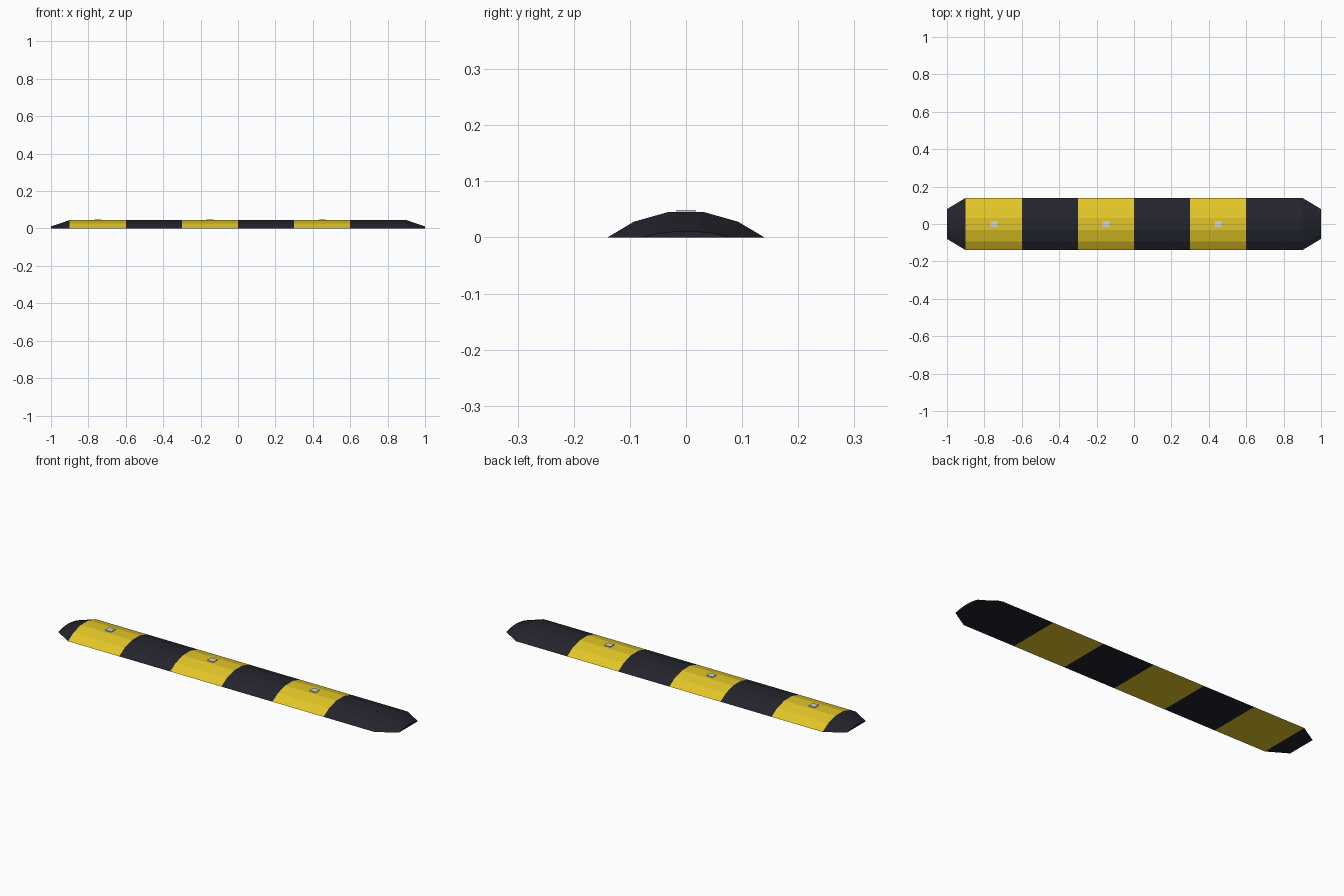
import bpy, bmesh

if "Cube" in bpy.data.objects:
    bpy.data.objects.remove(bpy.data.objects["Cube"])


def material(name, rgb):
    m = bpy.data.materials.new(name)
    m.diffuse_color = (*rgb, 1)
    m.use_nodes = True
    m.node_tree.nodes["Principled BSDF"].inputs["Base Color"].default_value = m.diffuse_color
    return m


BLACK = material("black rubber", (0.017, 0.017, 0.027))
YELLOW = material("yellow rubber", (0.76, 0.56, 0.02))
SILVER = material("silver reflector", (0.6, 0.66, 0.68))

# Half cross-section (y, z), mirrored to make the full low arch
HALF = [(0.14, 0.0), (0.093, 0.028), (0.033, 0.045)]
PROFILE = HALF + [(-y, z) for y, z in reversed(HALF)]

# Stations along the bump: (x, width scale, height scale); ends taper
STATIONS = [(-1.0, 0.57, 0.24)]
STATIONS += [(-0.9 + 0.3 * i, 1, 1) for i in range(7)]
STATIONS += [(1.0, 0.57, 0.24)]


def finish(bm, name, mats):
    bmesh.ops.recalc_face_normals(bm, faces=bm.faces[:])
    me = bpy.data.meshes.new(name)
    bm.to_mesh(me)
    bm.free()
    for m in mats:
        me.materials.append(m)
    ob = bpy.data.objects.new(name, me)
    bpy.context.collection.objects.link(ob)
    return ob


# Striped rubber body
bm = bmesh.new()
rings = [[bm.verts.new((x, y * w, z * h)) for y, z in PROFILE]
         for x, w, h in STATIONS]
n = len(PROFILE)
for s, (a, b) in enumerate(zip(rings, rings[1:])):
    for i in range(n):
        j = (i + 1) % n
        f = bm.faces.new((a[i], a[j], b[j], b[i]))
        f.material_index = 1 if s in (1, 3, 5) else 0
for ring in (rings[0], rings[-1]):
    bm.faces.new(ring)
finish(bm, "speed_bump_body", [BLACK, YELLOW])

# Reflector studs on the yellow stripes
for k, x in enumerate((-0.75, -0.15, 0.45)):
    bm = bmesh.new()
    bmesh.ops.create_cube(bm, size=1)
    bmesh.ops.scale(bm, vec=(0.036, 0.034, 0.008), verts=bm.verts[:])
    bmesh.ops.translate(bm, vec=(x, 0, 0.045), verts=bm.verts[:])
    finish(bm, f"reflector_{k + 1}", [SILVER])
